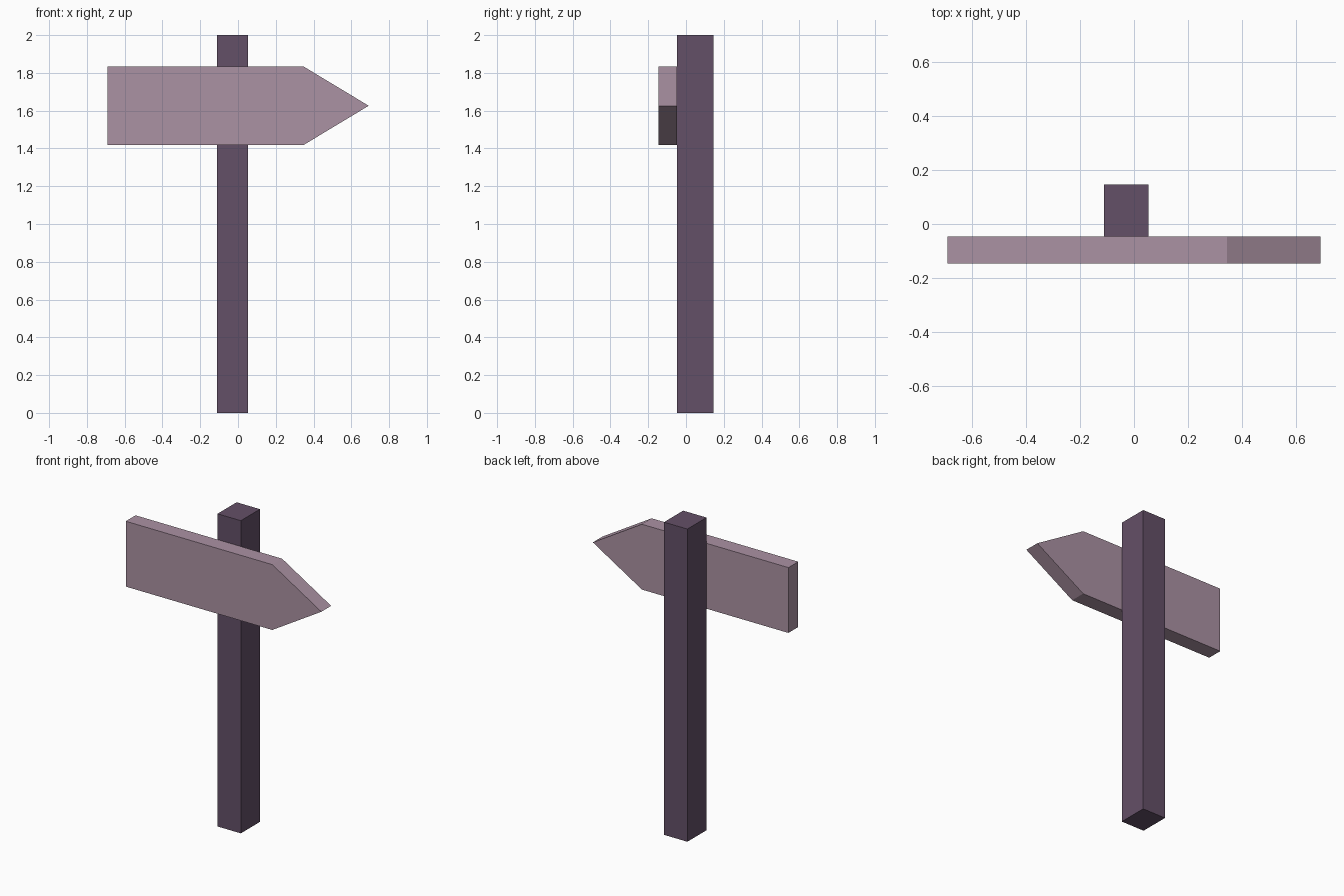
import bpy, bmesh

if "Cube" in bpy.data.objects:
    bpy.data.objects.remove(bpy.data.objects["Cube"])


def material(name, color):
    m = bpy.data.materials.new(name)
    m.diffuse_color = (*color, 1.0)
    m.use_nodes = True
    m.node_tree.nodes["Principled BSDF"].inputs["Base Color"].default_value = m.diffuse_color
    return m


def extruded(name, profile, direction, mat):
    """Solid made by sweeping a flat outline along a direction."""
    bm = bmesh.new()
    face = bm.faces.new([bm.verts.new(p) for p in profile])
    swept = bmesh.ops.extrude_face_region(bm, geom=[face], use_keep_orig=True)
    verts = [g for g in swept["geom"] if isinstance(g, bmesh.types.BMVert)]
    bmesh.ops.translate(bm, verts=verts, vec=direction)
    bmesh.ops.recalc_face_normals(bm, faces=bm.faces)
    mesh = bpy.data.meshes.new(name)
    bm.to_mesh(mesh)
    bm.free()
    mesh.materials.append(mat)
    obj = bpy.data.objects.new(name, mesh)
    bpy.context.collection.objects.link(obj)
    return obj


dark_wood = material("dark purple wood", (0.127, 0.080, 0.136))
pale_wood = material("pale mauve wood", (0.407, 0.287, 0.366))

# Upright post, set slightly left of centre and behind the board
x0, x1, y0, y1 = -0.112, 0.053, -0.047, 0.146
extruded("post", [(x0, y0, 0), (x1, y0, 0), (x1, y1, 0), (x0, y1, 0)],
         (0, 0, 2.0), dark_wood)

# Arrow board pointing right, fixed to the front of the post
half, shoulder, low, high = 0.692, 0.345, 1.417, 1.835
outline = [(-half, low), (shoulder, low), (half, (low + high) / 2),
           (shoulder, high), (-half, high)]
extruded("arrow_board", [(x, -0.146, z) for x, z in outline],
         (0, 0.099, 0), pale_wood)
